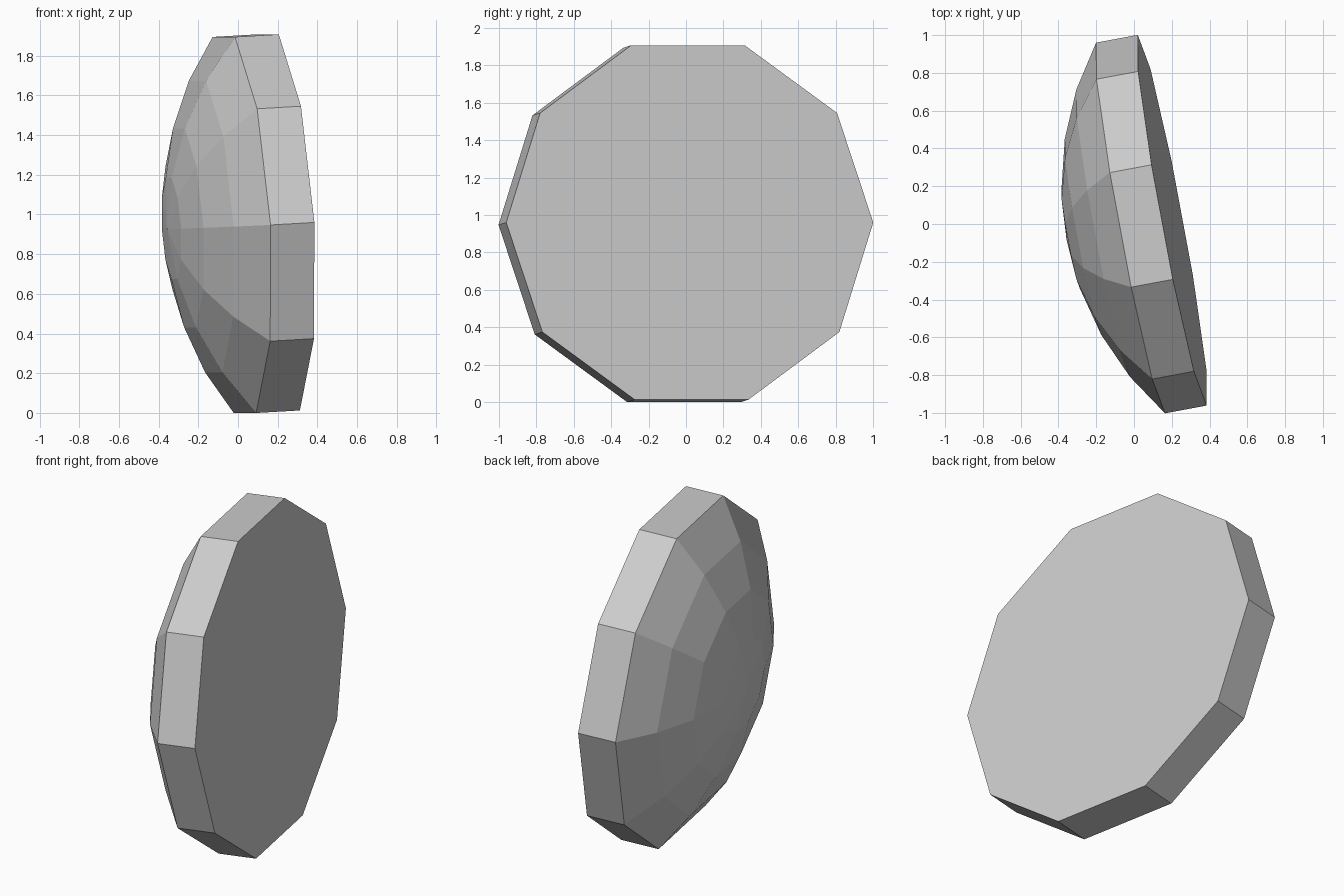
import bpy, bmesh
from math import asin, sin, cos, pi
from mathutils import Matrix, Vector

cube = bpy.data.objects.get("Cube")
if cube:
    bpy.data.objects.remove(cube, do_unlink=True)

SIDES = 10
RADIUS = 0.998        # rim radius
RIM = 0.225           # rim thickness
DOME_R = 1.616        # radius of the sphere the dome is cut from
DOME_STEPS = 4
FACE_CENTRE = Vector((0.2025, 0.02, 0.96))

# Plain grey material
grey = bpy.data.materials.new("plain_grey")
grey.use_nodes = True
colour = (0.6, 0.6, 0.6, 1)
grey.diffuse_color = colour
grey.node_tree.nodes["Principled BSDF"].inputs["Base Color"].default_value = colour

# Half profile: flat face centre, rim, then the dome arc up to its pole
rim_angle = asin(RADIUS / DOME_R)
profile = [(0, 0), (RADIUS, 0)]
for i in range(DOME_STEPS + 1):
    a = rim_angle * (1 - i / DOME_STEPS)
    profile.append((DOME_R * sin(a), RIM + DOME_R * (cos(a) - cos(rim_angle))))

# Spin the profile into a ten-sided domed disc
bm = bmesh.new()
verts = [bm.verts.new((r, 0, d)) for r, d in profile]
edges = [bm.edges.new(pair) for pair in zip(verts, verts[1:])]
bmesh.ops.spin(bm, geom=verts + edges, cent=(0, 0, 0), axis=(0, 0, 1),
               angle=2 * pi, steps=SIDES, use_duplicate=False)
bmesh.ops.remove_doubles(bm, verts=bm.verts, dist=0.001)
flat = [f for f in bm.faces if all(abs(v.co.z) < 0.001 for v in f.verts)]
bmesh.ops.dissolve_faces(bm, faces=flat, use_verts=True)

# Tilt it so the flat face looks toward +x and the dome toward -x
normal = Vector((1, 0.186, 0.058)).normalized()
side = Vector((-0.186, 1, 0)).normalized()
up = normal.cross(side)
turn = Matrix((side, up, -normal)).transposed().to_4x4()
bm.transform(Matrix.Translation(FACE_CENTRE) @ turn)
bmesh.ops.recalc_face_normals(bm, faces=bm.faces)

mesh = bpy.data.meshes.new("domed_disc")
bm.to_mesh(mesh)
bm.free()
mesh.materials.append(grey)
disc = bpy.data.objects.new("domed_disc", mesh)
bpy.context.collection.objects.link(disc)
